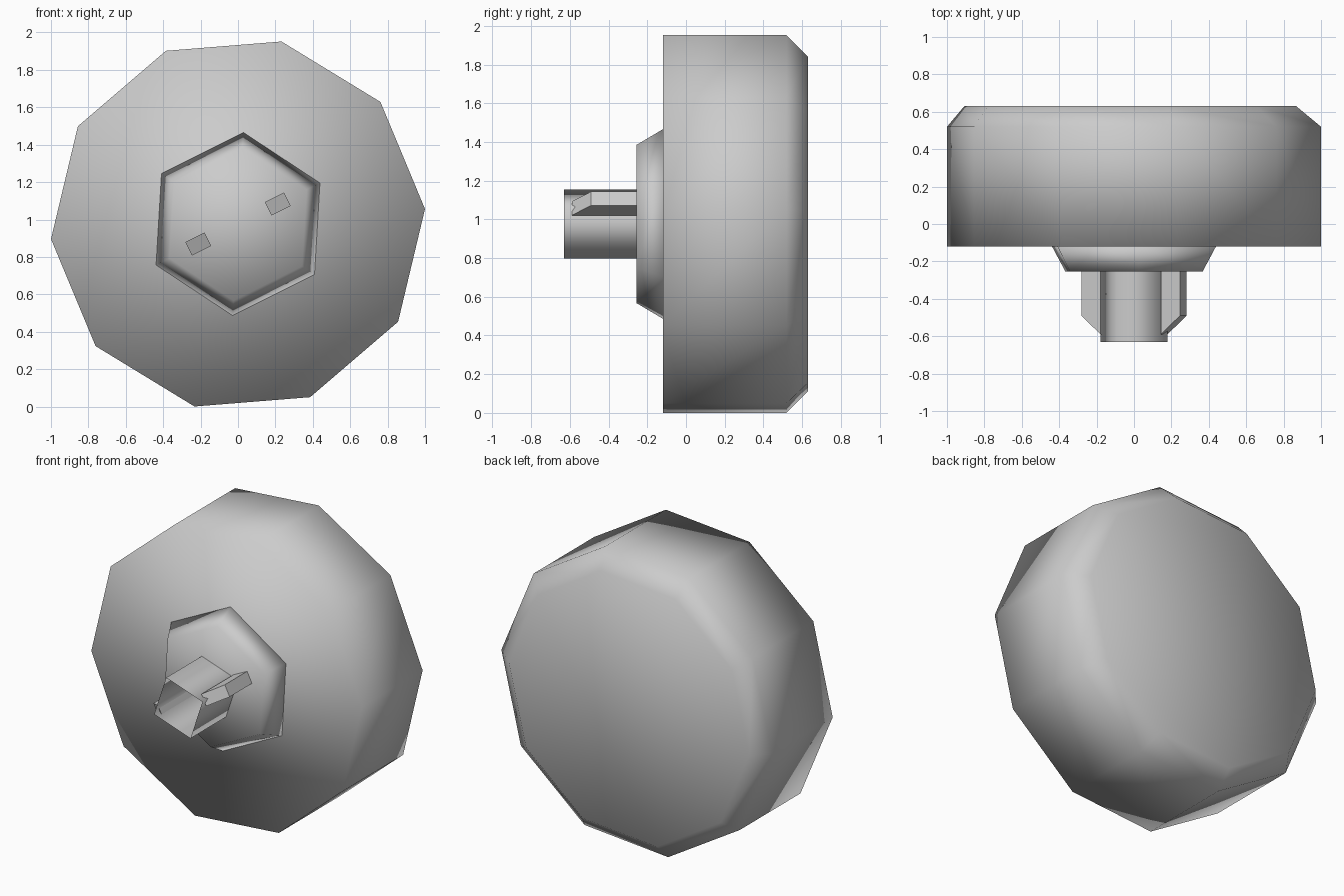
import bpy
import bmesh
from math import cos, sin, radians, tau
from mathutils import Matrix

cube = bpy.data.objects.get("Cube")
if cube:
    bpy.data.objects.remove(cube, do_unlink=True)

CENTRE_Z = 0.976
HUB_TURN = radians(26.6)

grey = bpy.data.materials.new("plain_grey")
grey.use_nodes = True
grey.diffuse_color = (0.6, 0.6, 0.6, 1)
grey.node_tree.nodes["Principled BSDF"].inputs["Base Color"].default_value = grey.diffuse_color


def finish(name, bm, smooth):
    mesh = bpy.data.meshes.new(name)
    bm.to_mesh(mesh)
    bm.free()
    mesh.materials.append(grey)
    for face in mesh.polygons:
        face.use_smooth = smooth
    obj = bpy.data.objects.new(name, mesh)
    bpy.context.collection.objects.link(obj)
    return obj


def turned(name, sides, turn, rings, caps=True):
    """Loft regular polygons along y; each ring is (y, radius, x shift)."""
    bm = bmesh.new()
    loops = []
    for y, radius, shift in rings:
        angles = [turn + tau * i / sides for i in range(sides)]
        loops.append([bm.verts.new((shift + radius * cos(a), y, CENTRE_Z + radius * sin(a)))
                      for a in angles])
    for a, b in zip(loops, loops[1:]):
        for i in range(sides):
            j = (i + 1) % sides
            bm.faces.new((a[i], a[j], b[j], b[i]))
    if caps:
        bm.faces.new(loops[0])
        bm.faces.new(loops[-1])
        bmesh.ops.recalc_face_normals(bm, faces=bm.faces)
    return finish(name, bm, True)


# Ten-sided drum with a bevelled back rim
turned("drum", 10, radians(4.6), [(-0.12, 1.003, 0), (0.52, 1.003, 0), (0.63, 0.89, -0.02)])

# Tapered six-sided hub on the front
turned("hub", 6, HUB_TURN, [(-0.255, 0.41, 0), (-0.12, 0.49, 0)])

# Thin square tube, open at the front
turned("stem", 4, HUB_TURN, [(-0.63, 0.2, 0), (-0.25, 0.2, 0)], caps=False)

# Two opposite locating fins with sloped front ends
profile = [(0.18, -0.25), (0.295, -0.25), (0.295, -0.49), (0.18, -0.59)]
for name, turn in (("left_fin", HUB_TURN), ("right_fin", HUB_TURN + tau / 2)):
    bm = bmesh.new()
    base = bm.faces.new([bm.verts.new((r, y, -0.04)) for r, y in profile])
    side = bmesh.ops.extrude_face_region(bm, geom=[base])["geom"]
    bmesh.ops.translate(bm, vec=(0, 0, 0.08),
                        verts=[v for v in side if isinstance(v, bmesh.types.BMVert)])
    bmesh.ops.recalc_face_normals(bm, faces=bm.faces)
    bm.transform(Matrix.Translation((0, 0, CENTRE_Z)) @ Matrix.Rotation(-turn, 4, "Y"))
    finish(name, bm, False)
